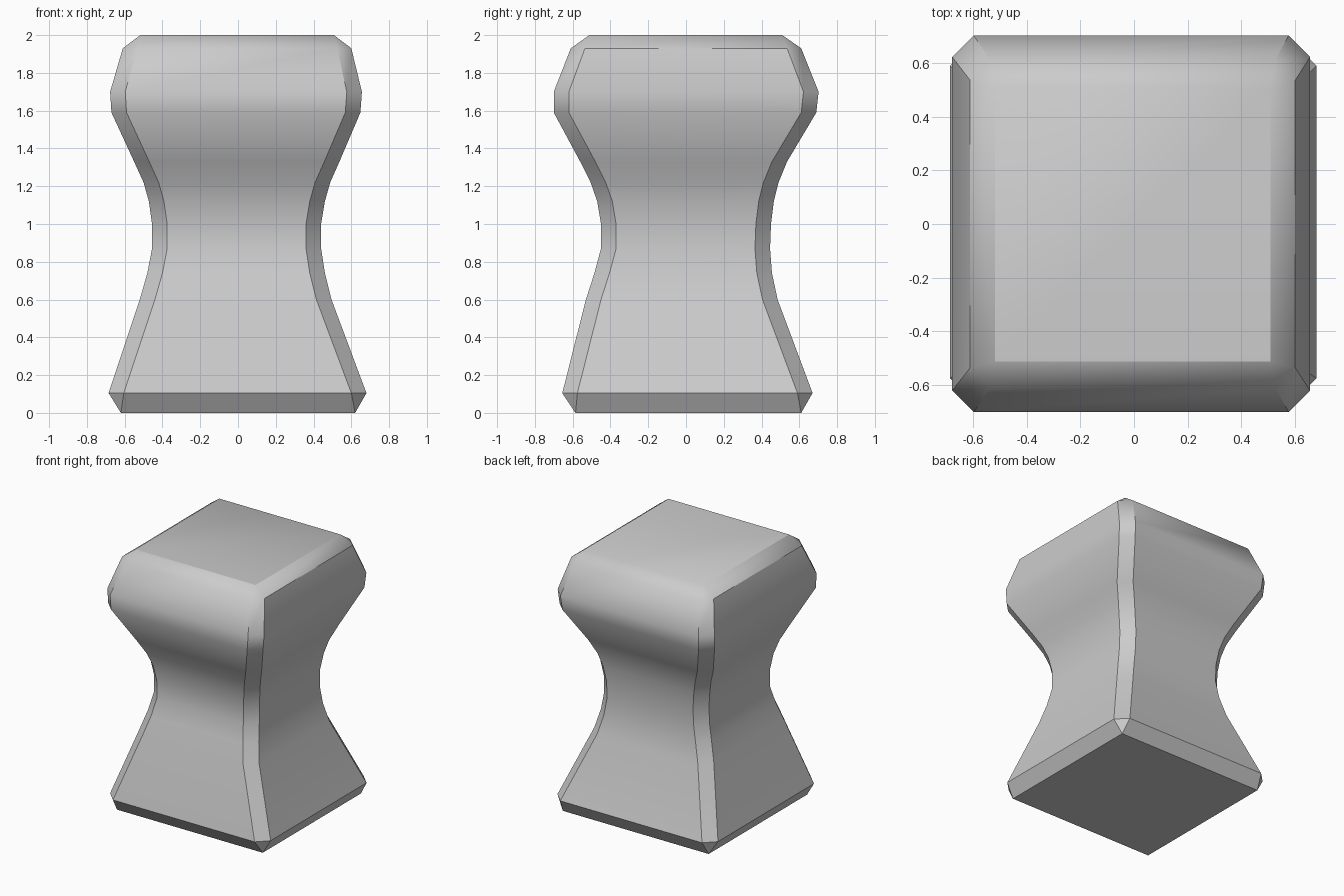
import bpy, bmesh, math

# rings: z, left, right, front, back extents, corner chamfer
RINGS = [
    (0.00, 0.62, 0.62, 0.585, 0.61, 0.0),
    (0.105, 0.685, 0.68, 0.655, 0.67, 0.08),
    (0.60, 0.52, 0.495, 0.53, 0.485, 0.08),
    (0.74, 0.48, 0.46, 0.485, 0.455, 0.08),
    (0.87, 0.455, 0.44, 0.45, 0.445, 0.08),
    (1.00, 0.455, 0.44, 0.45, 0.45, 0.08),
    (1.12, 0.472, 0.46, 0.47, 0.465, 0.08),
    (1.22, 0.50, 0.488, 0.505, 0.49, 0.08),
    (1.33, 0.55, 0.537, 0.56, 0.535, 0.08),
    (1.59, 0.67, 0.648, 0.70, 0.69, 0.08),
    (1.70, 0.677, 0.656, 0.70, 0.702, 0.08),
    (1.93, 0.61, 0.60, 0.61, 0.61, 0.075),
    (2.00, 0.517, 0.508, 0.512, 0.51, 0.0),
]

bm = bmesh.new()
loops = []
for z, l, r, f, b, c in RINGS:
    pts = [(-l + c, -f), (r - c, -f), (r, -f + c), (r, b - c),
           (r - c, b), (-l + c, b), (-l, b - c), (-l, -f + c)]
    loops.append([bm.verts.new((x, y, z)) for x, y in pts])

# side walls and corner chamfers
for lo, hi in zip(loops, loops[1:]):
    for i in range(8):
        j = (i + 1) % 8
        bm.faces.new((lo[i], lo[j], hi[j], hi[i]))

# flat bottom and top
bm.faces.new(loops[0][::-1])
bm.faces.new(loops[-1])
bmesh.ops.remove_doubles(bm, verts=bm.verts, dist=0.0005)
bmesh.ops.recalc_face_normals(bm, faces=bm.faces)

mesh = bpy.data.meshes.new("pedestal")
bm.to_mesh(mesh)
bm.free()
obj = bpy.data.objects.new("pedestal", mesh)
bpy.context.collection.objects.link(obj)
bpy.context.view_layer.objects.active = obj
obj.select_set(True)
bpy.ops.object.shade_smooth_by_angle(angle=math.radians(35))
